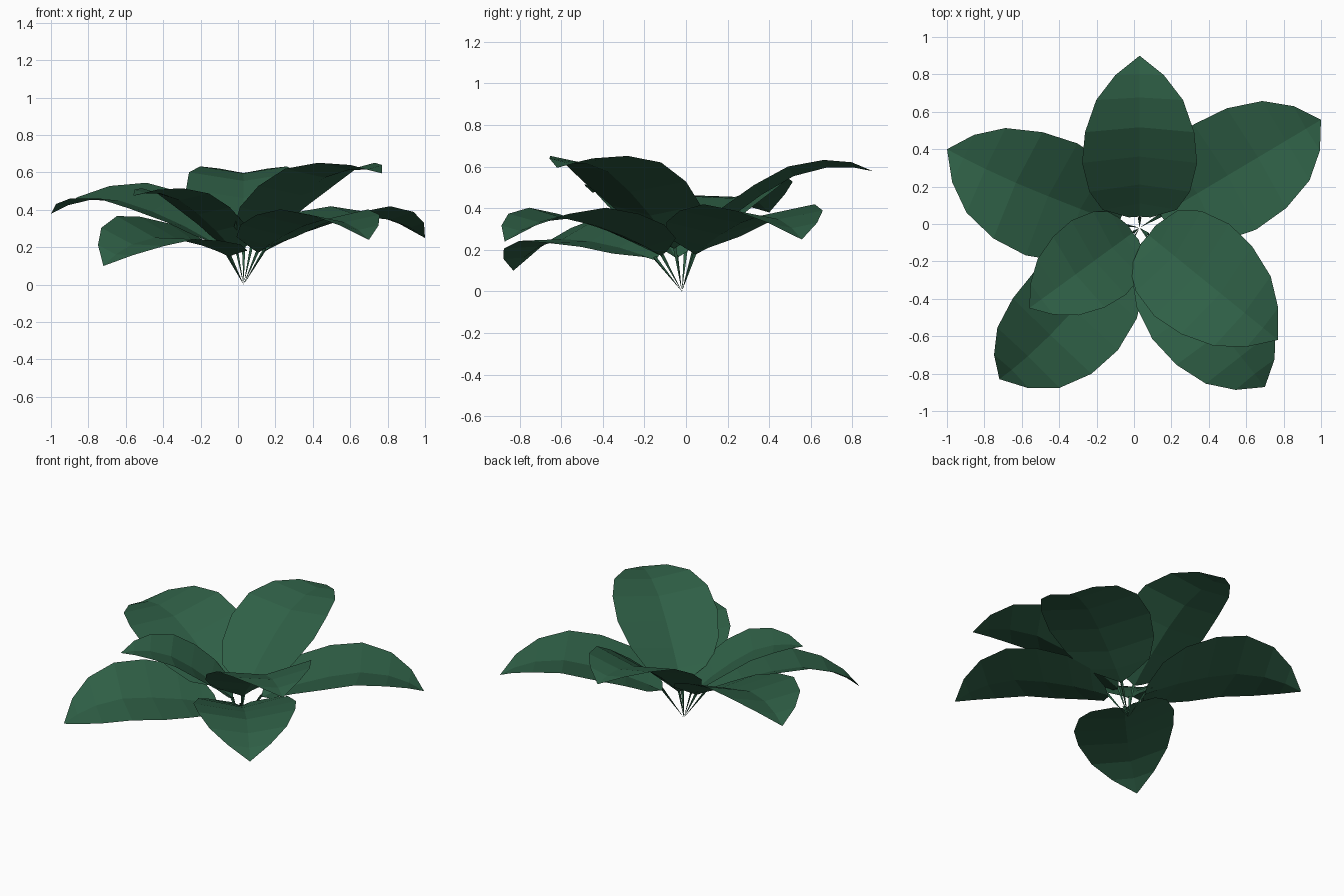
import bpy, bmesh, math
from mathutils import Matrix, Vector

if "Cube" in bpy.data.objects:
    bpy.data.objects.remove(bpy.data.objects["Cube"])

# One green for the whole plant
green = bpy.data.materials.new("leaf_green")
green.diffuse_color = (0.028, 0.115, 0.061, 1)
green.use_nodes = True
green.node_tree.nodes["Principled BSDF"].inputs["Base Color"].default_value = green.diffuse_color

# Leaf rows for a leaf raised by REF degrees:
# (edge reach, half width, edge height, midrib reach, midrib height)
REF, LENGTH = 32.0, 1.124
ROWS = [
    (0.058, 0.060, 0.235, 0.062, 0.205),
    (0.100, 0.205, 0.310, 0.135, 0.275),
    (0.200, 0.278, 0.415, 0.240, 0.365),
    (0.360, 0.318, 0.528, 0.395, 0.478),
    (0.530, 0.302, 0.620, 0.557, 0.572),
    (0.708, 0.240, 0.652, 0.722, 0.614),
    (0.846, 0.134, 0.640, 0.850, 0.615),
]
TIP = (0.953, 0.0, 0.595)
ROOT = Vector((0.03, -0.02, 0))


def leaf(name, tip_x, tip_y, tip_z, roll=0):
    """Folded leaf with its stem, pitched, turned and rolled so the tip lands on the point."""
    axis = Vector((tip_x, tip_y, tip_z)) - ROOT
    reach = math.hypot(axis.x, axis.y)
    pitch = math.atan2(tip_z, reach) - math.radians(REF)
    place = (Matrix.Translation(ROOT)
             @ Matrix.Rotation(math.radians(roll), 4, axis)
             @ Matrix.Rotation(math.atan2(axis.y, axis.x), 4, 'Z')
             @ Matrix.Rotation(-pitch, 4, 'Y')
             @ Matrix.Scale(axis.length / LENGTH, 4))
    bm = bmesh.new()

    def vert(a, w, z):
        return bm.verts.new(place @ Vector((a, w, z)))

    # blade: two flat halves either side of the midrib
    rows = [(vert(a, w, z), vert(ma, 0, mz), vert(a, -w, z)) for a, w, z, ma, mz in ROWS]
    for p, q in zip(rows, rows[1:]):
        for i in (0, 1):
            bm.faces.new((p[i], p[i + 1], q[i + 1], q[i]))
    tip = vert(*TIP)
    for i in (0, 1):
        bm.faces.new((rows[-1][i], rows[-1][i + 1], tip))
    # stem: slim three-sided wedge from the root point
    foot = vert(0, 0, 0)
    top = [vert(0.056, 0.010, 0.222), vert(0.056, -0.010, 0.222), vert(0.066, 0, 0.207)]
    for i in range(3):
        bm.faces.new((foot, top[i], top[(i + 1) % 3]))
    # make the blade face upward
    for f in bm.faces:
        f.normal_update()
        if foot not in f.verts and f.normal.z < 0:
            f.normal_flip()
    me = bpy.data.meshes.new(name)
    bm.to_mesh(me)
    bm.free()
    me.materials.append(green)
    bpy.context.collection.objects.link(bpy.data.objects.new(name, me))


# Leaves by tip position and roll
leaf("leaf_back", 0.03, 0.90, 0.578)
leaf("leaf_back_right", 1.00, 0.557, 0.25)
leaf("leaf_back_left", -1.00, 0.40, 0.38, -8)
leaf("leaf_front_left_low", -0.72, -0.83, 0.10, -12)
leaf("leaf_front_right_low", 0.70, -0.872, 0.24)
leaf("leaf_front_right_high", 0.77, -0.62, 0.595)
leaf("leaf_front_left_high", -0.56, -0.45, 0.475)
